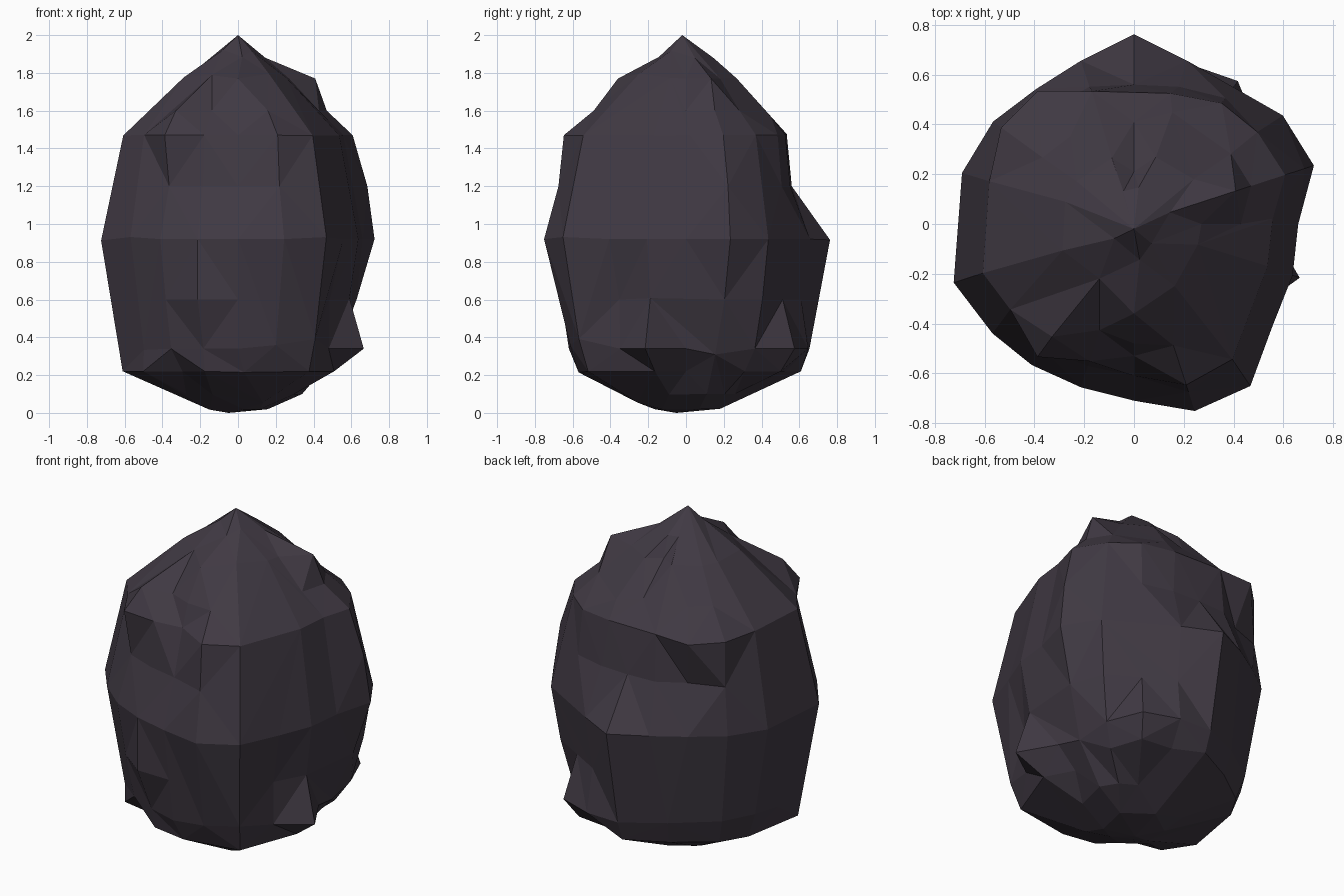
import bpy, bmesh, math

if "Cube" in bpy.data.objects:
    bpy.data.objects.remove(bpy.data.objects["Cube"])

SIDES = 20

# radius around the waist, every 18 degrees counter-clockwise from +x
waist = [.66, .76, .74, .68, .69, .76, .69, .67, .70, .72,
         .71, .76, .72, .70, .69, .71, .79, .80, .69, .67]
# vertical profile: height, fraction of waist radius
profile = [(.02, .22), (.10, .47), (.22, .80), (.34, .86), (.60, .93), (.92, 1),
           (1.20, .92), (1.47, .84), (1.60, .65), (1.77, .41), (1.88, .20)]
# chips and bulges, ring by ring: {side: radius}
chips = {
    2: {0: .42, 1: .46, 2: .53, 3: .62, 11: .65, 12: .62, 13: .50, 14: .57, 15: .57, 16: .58},
    3: {0: .54, 1: .56, 2: .62, 3: .71, 4: .68, 19: .70, 15: .62, 16: .64},
    4: {0: .60, 1: .66, 14: .69, 16: .70, 18: .60, 19: .62},
    6: {1: .72, 4: .58, 5: .56, 6: .58, 7: .57, 8: .66, 13: .62, 14: .60, 15: .61, 16: .71},
    7: {3: .60, 4: .55, 5: .53, 6: .56, 7: .66, 8: .66, 13: .66, 15: .53, 16: .68},
    8: {5: .41, 13: .56, 15: .48},
    9: {1: .43, 5: .21, 15: .36},
}

bm = bmesh.new()
rings = []
for i, (z, f) in enumerate(profile):
    ring = []
    for k in range(SIDES):
        r = chips.get(i, {}).get(k, waist[k] * f)
        a = k * math.tau / SIDES
        ring.append(bm.verts.new((r * math.cos(a), r * math.sin(a), z)))
    rings.append(ring)
foot = bm.verts.new((-.05, -.05, 0))
peak = bm.verts.new((0, -.02, 2))
for k in range(SIDES):
    n = (k + 1) % SIDES
    for low, high in zip(rings, rings[1:]):
        bm.faces.new((low[k], low[n], high[n], high[k]))
    bm.faces.new((foot, rings[0][n], rings[0][k]))
    bm.faces.new((peak, rings[-1][k], rings[-1][n]))
bmesh.ops.triangulate(bm, faces=bm.faces[:])
bmesh.ops.recalc_face_normals(bm, faces=bm.faces[:])

# boulder object with chunky flat facets
mesh = bpy.data.meshes.new("boulder")
bm.to_mesh(mesh)
bm.free()
boulder = bpy.data.objects.new("boulder", mesh)
bpy.context.collection.objects.link(boulder)
facets = boulder.modifiers.new("facets", 'DECIMATE')
facets.ratio = .6

stone = bpy.data.materials.new("dark stone")
stone.diffuse_color = (.051, .041, .056, 1)
stone.use_nodes = True
stone.node_tree.nodes["Principled BSDF"].inputs["Base Color"].default_value = stone.diffuse_color
mesh.materials.append(stone)
